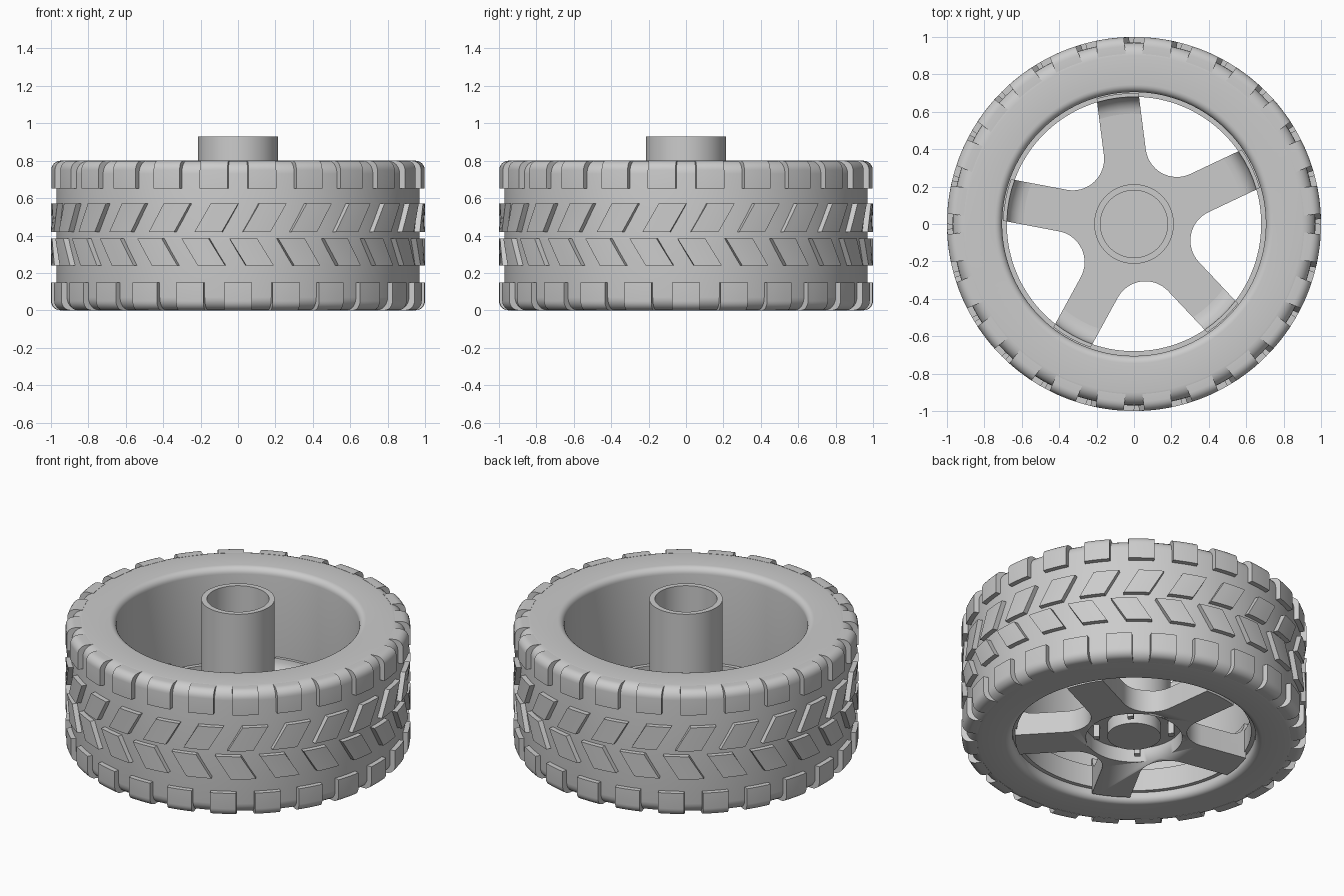
import bpy
import bmesh
from math import sin, cos, asin, pi, radians, hypot

cube = bpy.data.objects.get("Cube")
if cube:
    bpy.data.objects.remove(cube, do_unlink=True)

grey = bpy.data.materials.new("plain_grey")
grey.use_nodes = True
GREY = (0.6, 0.6, 0.6, 1)
grey.diffuse_color = GREY
grey.node_tree.nodes["Principled BSDF"].inputs["Base Color"].default_value = GREY


def finish(name, bm):
    bmesh.ops.recalc_face_normals(bm, faces=bm.faces)
    mesh = bpy.data.meshes.new(name)
    bm.to_mesh(mesh)
    bm.free()
    mesh.materials.append(grey)
    obj = bpy.data.objects.new(name, mesh)
    bpy.context.collection.objects.link(obj)
    bpy.ops.object.select_all(action="DESELECT")
    obj.select_set(True)
    bpy.context.view_layer.objects.active = obj
    bpy.ops.object.shade_smooth_by_angle(angle=radians(30))
    return obj


def arc(cx, cy, r, start, end, steps=6):
    """Points on a circle, angles in degrees."""
    angles = [radians(start + (end - start) * i / steps) for i in range(steps + 1)]
    return [(cx + r * cos(a), cy + r * sin(a)) for a in angles]


def lathe(name, profile, steps=128):
    """Spin a closed (radius, height) profile around the z axis."""
    bm = bmesh.new()
    rings = []
    for i in range(steps):
        a = 2 * pi * i / steps
        rings.append([bm.verts.new((r * cos(a), r * sin(a), z)) for r, z in profile])
    n = len(profile)
    for i in range(steps):
        p, q = rings[i], rings[(i + 1) % steps]
        for j in range(n):
            k = (j + 1) % n
            bm.faces.new((p[j], q[j], q[k], p[k]))
    bmesh.ops.remove_doubles(bm, verts=bm.verts, dist=1e-5)
    return finish(name, bm)


def blocks(name, profile, centres, half_width, slant=0, steps=4):
    """Short swept blocks around the axis, of constant width, optionally slanted."""
    bm = bmesh.new()
    mid = sum(z for r, z in profile) / len(profile)
    n = len(profile)
    for centre in centres:
        rings = []
        for i in range(steps + 1):
            side = 2 * i / steps - 1
            ring = []
            for r, z in profile:
                a = radians(centre) + side * asin(half_width / r) + slant * (z - mid)
                ring.append(bm.verts.new((r * cos(a), r * sin(a), z)))
            rings.append(ring)
        for p, q in zip(rings, rings[1:]):
            for j in range(n):
                k = (j + 1) % n
                bm.faces.new((p[j], q[j], q[k], p[k]))
        bm.faces.new(rings[0])
        bm.faces.new(rings[-1])
    return finish(name, bm)


def flip(profile):
    return [(r, 0.8 - z) for r, z in profile]


# Tyre carcass with rounded shoulders and beads
upper = arc(0.90, 0.73, 0.07, 0, 90) + arc(0.745, 0.76, 0.04, 90, 180)
lathe("tyre", upper + flip(upper)[::-1])

# Tread: square shoulder blocks and two slanted middle rows
PITCH = 15
steps = [PITCH * i for i in range(24)]
shoulder = [(0.91, 0.65), (1, 0.65)] + arc(0.95, 0.75, 0.05, 0, 90) + [(0.91, 0.8)]
blocks("upper_shoulder_blocks", shoulder, [a + PITCH / 2 for a in steps], 0.075)
blocks("lower_shoulder_blocks", flip(shoulder), steps, 0.075)


def band(low, high):
    return [(0.95, low), (1, low), (1, high), (0.95, high)]


blocks("upper_slanted_blocks", band(0.42, 0.57), [a + 8.3 for a in steps], 0.074, 0.58)
blocks("lower_slanted_blocks", band(0.24, 0.385), [a + 4.2 for a in steps], 0.074, -0.62)

# Rim lip inside the tyre
lathe("rim_lip", [(0.68, 0.06), (0.72, 0.06), (0.72, 0.2), (0.68, 0.2)])

# Five spoke star, with round webs between the spokes
HALF, WEB, TIP = 0.113, 0.31, 0.69
BOTTOM, TOP = 0.02, 0.16
SPOKES = [25.3 + 72 * i for i in range(5)]
s36 = sin(radians(36))
dist = (WEB - HALF) / (1 - s36)
radius = dist - WEB
tip = math_tip = asin(HALF / TIP) * 180 / pi
bm = bmesh.new()
outline = []
for a in SPOKES:
    outline += arc(0, 0, TIP, a - tip, a + tip)
    b = a + 36
    cx, cy = dist * cos(radians(b)), dist * sin(radians(b))
    outline += arc(cx, cy, radius, b + 180 + 54, b + 180 - 54, 16)
star = bm.faces.new([bm.verts.new((x, y, BOTTOM)) for x, y in outline])
top = bmesh.ops.extrude_face_region(bm, geom=[star])
for v in top["geom"]:
    if isinstance(v, bmesh.types.BMVert):
        v.co.z = TOP
spokes = finish("spokes", bm)

# Recess under the hub
cutter = lathe("hub_cutter", [(0, -0.1), (0.28, -0.1), (0.28, 0.11), (0, 0.11)], 64)
cutter.hide_render = True
cut = spokes.modifiers.new("recess", "BOOLEAN")
cut.object = cutter
cut.operation = "DIFFERENCE"
cut.solver = "EXACT"
bpy.context.view_layer.objects.active = spokes
bpy.ops.object.modifier_apply(modifier="recess")
bpy.data.objects.remove(cutter, do_unlink=True)

# Curved spoke ends rising to the rim
ramp = arc(0.59, 0.25, 0.09, 270, 360) + [(0.7, 0.25), (0.7, 0.1), (0.59, 0.1)]
blocks("spoke_ends", ramp, SPOKES, HALF)

# Hub plate, tube, boss and locating tabs
lathe("hub_plate", [(0, 0.13), (0.31, 0.13), (0.31, 0.165), (0, 0.165)], 64)
lathe("hub_tube", [(0.18, 0.14), (0.213, 0.14), (0.213, 0.93), (0.18, 0.93)], 64)
lathe("hub_boss", [(0, 0.03), (0.155, 0.03), (0.155, 0.12), (0, 0.12)], 64)
tab = [(0.2, 0.03), (0.235, 0.03), (0.235, 0.12), (0.2, 0.12)]
blocks("hub_tabs", tab, [45, 135, 225, 315], 0.018)
